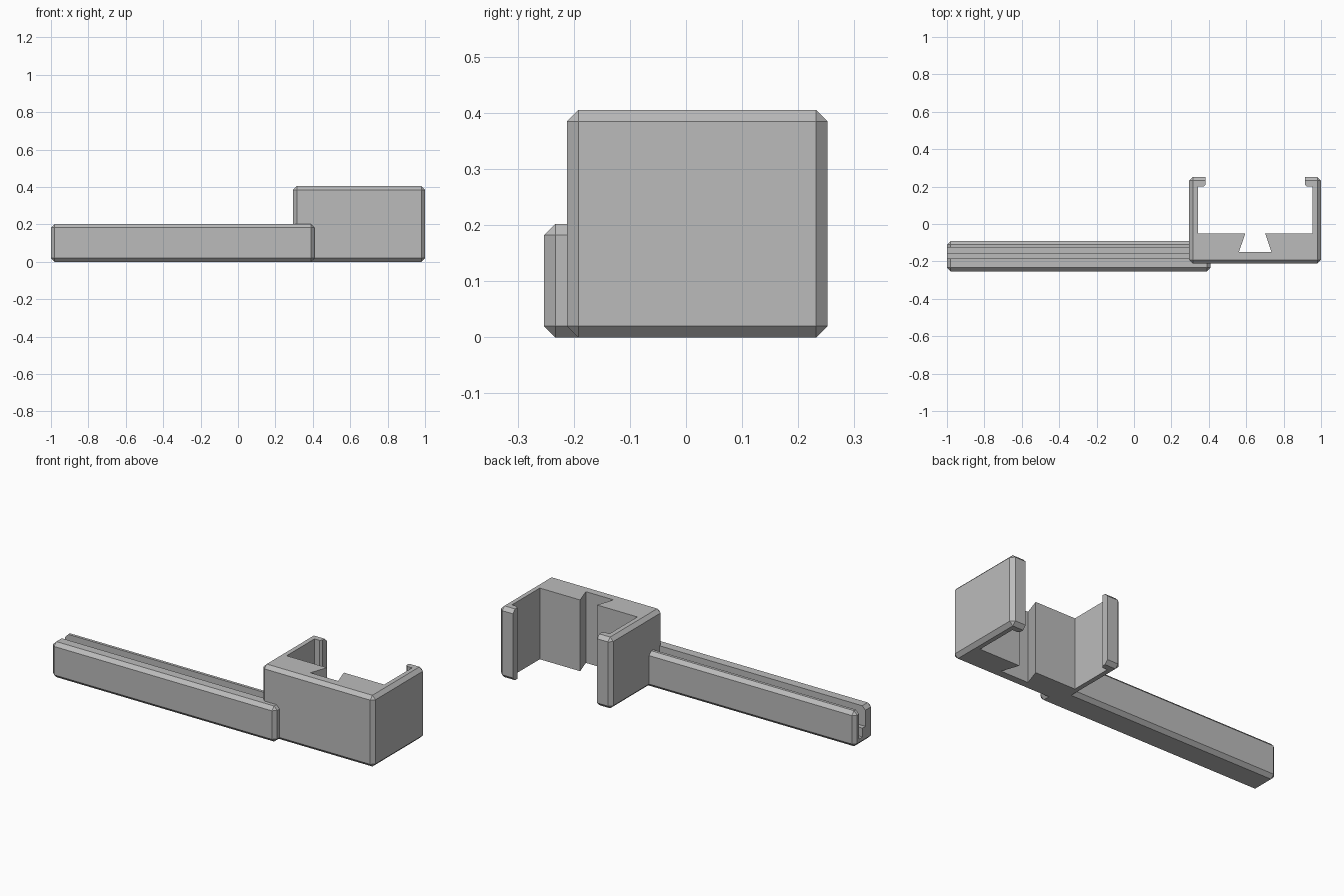
import bpy, bmesh

old = bpy.data.objects.get("Cube")
if old:
    bpy.data.objects.remove(old, do_unlink=True)

CHAMFER = 0.02

grey = bpy.data.materials.new("plain grey")
grey.use_nodes = True
grey.diffuse_color = (0.5, 0.5, 0.5, 1)
grey.node_tree.nodes["Principled BSDF"].inputs["Base Color"].default_value = (0.5, 0.5, 0.5, 1)


def add_object(name, bm):
    bmesh.ops.recalc_face_normals(bm, faces=bm.faces)
    mesh = bpy.data.meshes.new(name)
    bm.to_mesh(mesh)
    bm.free()
    mesh.materials.append(grey)
    obj = bpy.data.objects.new(name, mesh)
    bpy.context.collection.objects.link(obj)
    return obj


def chamfered_box(name, low, high):
    bm = bmesh.new()
    bmesh.ops.create_cube(bm, size=1)
    for v in bm.verts:
        v.co = [high[i] if v.co[i] > 0 else low[i] for i in range(3)]
    bmesh.ops.bevel(bm, geom=bm.edges[:], offset=CHAMFER, segments=1,
                    affect='EDGES', profile=0.5)
    return add_object(name, bm)


def prism(name, points, sweep):
    bm = bmesh.new()
    face = bm.faces.new([bm.verts.new(p) for p in points])
    swept = bmesh.ops.extrude_face_region(bm, geom=[face])
    bmesh.ops.translate(bm, vec=sweep,
                        verts=[g for g in swept["geom"] if isinstance(g, bmesh.types.BMVert)])
    cutter = add_object(name, bm)
    cutter.hide_render = True
    return cutter


def cut(target, cutter):
    mod = target.modifiers.new("cut", 'BOOLEAN')
    mod.operation = 'DIFFERENCE'
    mod.solver = 'EXACT'
    mod.object = cutter
    bpy.context.view_layer.objects.active = target
    bpy.ops.object.modifier_apply(modifier=mod.name)
    bpy.data.objects.remove(cutter, do_unlink=True)


# Clip bracket: open at the back, with lips and a dovetail slot
bracket = chamfered_box("clip_bracket", (0.295, -0.212, 0), (1.0, 0.252, 0.405))
middle = 0.648
half = [(0.087, -0.15), (0.053, -0.05), (0.307, -0.05), (0.307, 0.2),
        (0.275, 0.2), (0.265, 0.212), (0.265, 0.3)]
outline = [(middle + x, y, -0.1) for x, y in half]
outline += [(middle - x, y, -0.1) for x, y in reversed(half)]
cut(bracket, prism("cavity_cutter", outline, (0, 0, 0.7)))

# Long arm with a stepped groove along its top
arm = chamfered_box("long_arm", (-1.0, -0.253, 0), (0.41, -0.09, 0.202))
groove = [(-0.126, 0.3), (-0.126, 0.04), (-0.157, 0.04),
          (-0.157, 0.09), (-0.184, 0.09), (-0.184, 0.3)]
# The groove stops inside the bracket
cut(arm, prism("groove_cutter", [(-1.1, y, z) for y, z in groove], (1.45, 0, 0)))
